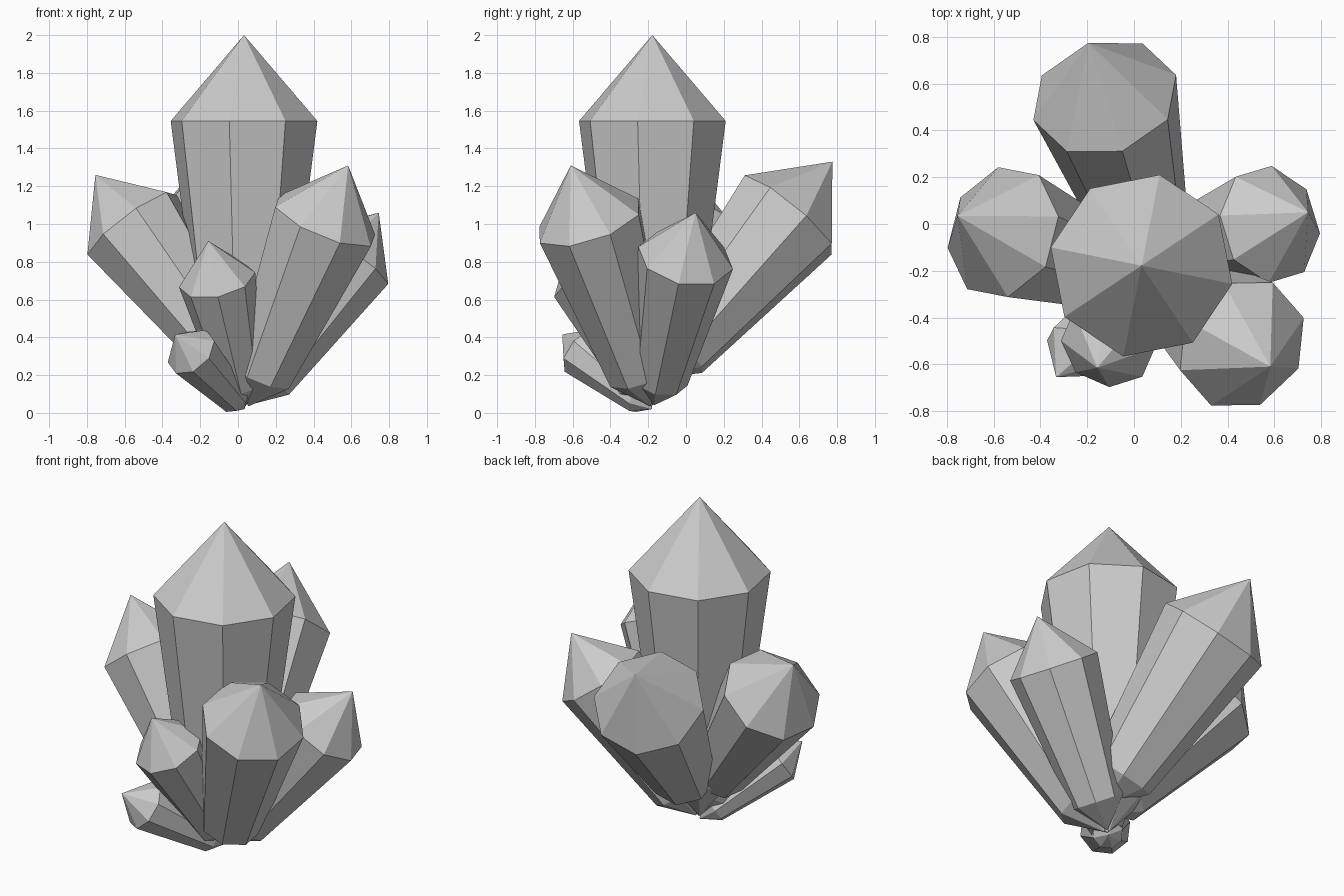
import bpy, bmesh, math
from mathutils import Vector

if "Cube" in bpy.data.objects:
    bpy.data.objects.remove(bpy.data.objects["Cube"])

SIDES = 8
BASE_AT = 0.135      # lower ring, fraction of the length
BASE_SCALE = 0.59    # lower ring radius relative to shoulder


def crystal(name, root, tip, shoulder_at, radius, corner):
    """Octagonal crystal from root to tip; corner sets one shoulder vertex direction."""
    root, tip = Vector(root), Vector(tip)
    axis = tip - root
    n = axis.normalized()
    u = Vector(corner) - root.lerp(tip, shoulder_at)
    u = (u - n * u.dot(n)).normalized()
    v = n.cross(u)
    bm = bmesh.new()

    def ring(t, r):
        c = root + axis * t
        return [bm.verts.new(c + r * (u * math.cos(a) + v * math.sin(a)))
                for a in (2 * math.pi * i / SIDES for i in range(SIDES))]

    low = ring(BASE_AT, radius * BASE_SCALE)
    high = ring(shoulder_at, radius)
    bottom, top = bm.verts.new(root), bm.verts.new(tip)
    for i in range(SIDES):
        j = (i + 1) % SIDES
        bm.faces.new((bottom, low[j], low[i]))
        bm.faces.new((low[i], low[j], high[j], high[i]))
        bm.faces.new((high[i], high[j], top))
    mesh = bpy.data.meshes.new(name)
    bm.to_mesh(mesh)
    bm.free()
    obj = bpy.data.objects.new(name, mesh)
    bpy.context.collection.objects.link(obj)


# Tall upright crystal
crystal("main_crystal", (0.032, -0.178, 0.04), (0.032, -0.178, 2.0), 0.768, 0.396, (0.11, 0.21, 1.55))
# Leaning crystals around it
crystal("front_right_crystal", (0.055, -0.19, 0.035), (0.583, -0.61, 1.31), 0.77, 0.296, (0.33, -0.77, 0.98))
crystal("right_crystal", (0.05, -0.17, 0.04), (0.745, 0.05, 1.06), 0.765, 0.257, (0.79, -0.04, 0.68))
crystal("back_crystal", (0.09, -0.18, 0.18), (-0.195, 0.775, 1.33), 0.755, 0.32, (0.155, 0.44, 1.195))
crystal("left_crystal", (0.04, -0.25, 0.18), (-0.755, 0.035, 1.26), 0.755, 0.292, (-0.54, -0.315, 1.085))
# Small front crystals
crystal("front_crystal", (0.04, -0.18, 0.035), (-0.157, -0.615, 0.91), 0.765, 0.206, (-0.105, -0.70, 0.61))
crystal("smallest_crystal", (0.035, -0.18, 0.02), (-0.333, -0.655, 0.415), 0.77, 0.144, (-0.375, -0.50, 0.27))
